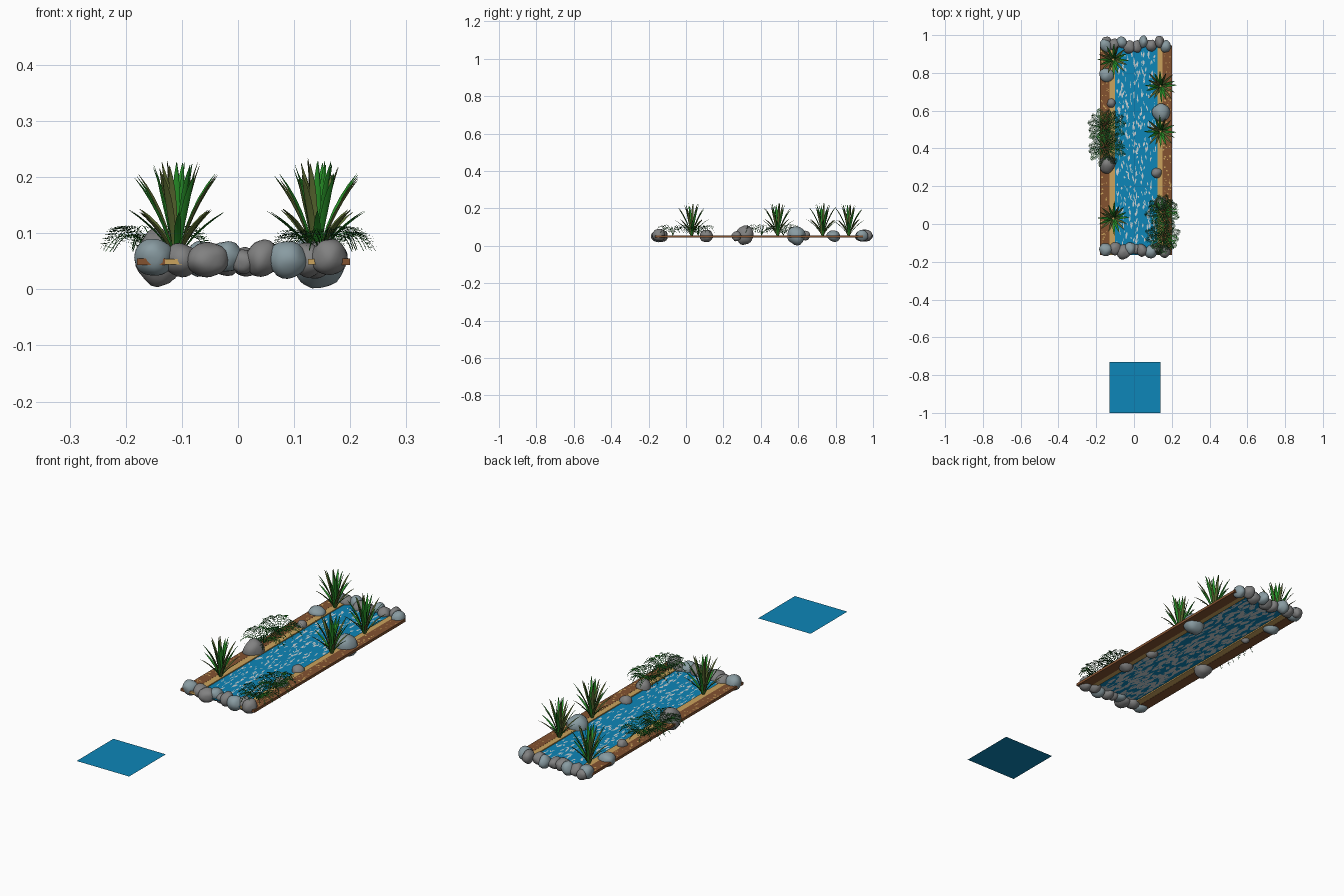
import bpy, bmesh, math, random
from mathutils import Vector, noise

if "Cube" in bpy.data.objects:
    bpy.data.objects.remove(bpy.data.objects["Cube"])

random.seed(7)


def mat(name, r, g, b):
    m = bpy.data.materials.new(name)
    m.diffuse_color = (r, g, b, 1)
    m.use_nodes = True
    m.node_tree.nodes["Principled BSDF"].inputs["Base Color"].default_value = m.diffuse_color
    return m


WATER = mat("water_blue", .004, .24, .48)
FOAM = mat("foam_white", .58, .64, .66)
BROWN = mat("soil_brown", .23, .085, .03)
TAN = mat("sand_tan", .6, .37, .11)
GREY = mat("stone_grey", .22, .22, .22)
BLUEGREY = mat("stone_blue_grey", .25, .33, .36)
GREEN = mat("leaf_green", .02, .27, .02)
OLIVE = mat("leaf_olive", .1, .14, .03)
FERN = mat("fern_green", .012, .1, .015)


def finish(bm, name, mats, smooth=False):
    me = bpy.data.meshes.new(name)
    bm.to_mesh(me)
    bm.free()
    for m in mats:
        me.materials.append(m)
    if smooth:
        for p in me.polygons:
            p.use_smooth = True
    ob = bpy.data.objects.new(name, me)
    bpy.context.collection.objects.link(ob)
    return ob


def poly(bm, pts, mi=0):
    f = bm.faces.new([bm.verts.new(p) for p in pts])
    f.material_index = mi


def sheet(name, x0, x1, y0, y1, z, m):
    bm = bmesh.new()
    poly(bm, [(x0, y0, z), (x1, y0, z), (x1, y1, z), (x0, y1, z)])
    return finish(bm, name, [m])


def slab(name, x0, x1, y0, y1, z0, z1, m):
    bm = bmesh.new()
    bmesh.ops.create_cube(bm, size=1)
    for v in bm.verts:
        v.co = ((x0 + x1) / 2 + v.co.x * (x1 - x0), (y0 + y1) / 2 + v.co.y * (y1 - y0),
                (z0 + z1) / 2 + v.co.z * (z1 - z0))
    return finish(bm, name, [m])


# Water: separate square pool sheet and the stream
Y0, Y1 = -.165, .945
sheet("pool_square", -.13, .14, -1, -.73, .05, WATER)
sheet("stream_water", -.11, .135, Y0, Y1, .05, WATER)

# Foam streaks just above and (denser) just below the water
for name, z, n, grow in (("foam_top", .0512, 330, 1), ("foam_under", .0488, 520, 1.7)):
    bm = bmesh.new()
    for i in range(n):
        x, y = random.uniform(-.09, .115), random.uniform(Y0 + .03, Y1 - .03)
        w, h = random.uniform(.002, .006) * grow, random.uniform(.006, .021) * grow
        s = random.uniform(-.004, .004)
        poly(bm, [(x - s, y - h, z), (x + w, y - h * .3, z), (x + w * .6 + s, y + h * .5, z),
                  (x + s, y + h, z), (x - w, y + h * .2, z)])
    finish(bm, name, [FOAM])

# Banks: soil outside, sand inside, pebble flecks on the soil
for side, soil, sand in (("left", (-.18, -.13), (-.13, -.10)), ("right", (.15, .20), (.125, .15))):
    slab(side + "_soil_bank", *soil, Y0, Y1, .043, .055, BROWN)
    slab(side + "_sand_strip", *sand, Y0, Y1, .044, .0545, TAN)
    bm = bmesh.new()
    for i in range(75):
        x, y = random.uniform(soil[0] + .005, soil[1] - .005), random.uniform(Y0 + .01, Y1 - .01)
        r = random.uniform(.002, .0055)
        poly(bm, [(x + r * math.cos(k * math.pi / 3), y + r * math.sin(k * math.pi / 3), .0556)
                  for k in range(6)])
    finish(bm, side + "_pebbles", [TAN])


# Rocks: lumpy smooth stones (x, y, z, rx, ry, rz)
def rock(name, x, y, z, rx, ry, rz, m):
    bm = bmesh.new()
    bmesh.ops.create_icosphere(bm, subdivisions=3, radius=1)
    off = Vector((x * 31, y * 17, z * 53))
    for v in bm.verts:
        k = 1 + .16 * noise.noise(v.co * 1.1 + off)
        v.co = (x + v.co.x * rx * k, y + v.co.y * ry * k, max(0, z + v.co.z * rz * k))
    finish(bm, name, [m], True)


side_rocks = [
    (-.145, .79, .052, .038, .037, .03), (-.12, .64, .055, .022, .024, .026),
    (-.14, .315, .055, .043, .046, .052), (.143, .59, .052, .046, .048, .052),
    (.12, .27, .052, .027, .026, .028), (.14, .11, .052, .032, .035, .033)]
front_rocks = [
    (-.15, -.135, .057, .034, .034, .034), (-.10, -.13, .052, .032, .034, .03),
    (-.055, -.15, .052, .038, .038, .032), (-.02, -.13, .058, .03, .032, .028),
    (.01, -.135, .05, .024, .026, .022), (.042, -.14, .055, .028, .034, .034),
    (.088, -.148, .052, .034, .036, .032), (.125, -.13, .052, .03, .03, .03),
    (.162, -.145, .058, .032, .034, .033)]
back_rocks = [
    (-.15, .945, .055, .032, .036, .032), (-.145, .97, .05, .024, .024, .024),
    (-.105, .95, .052, .03, .03, .03), (-.065, .962, .055, .028, .03, .032),
    (-.025, .938, .052, .032, .034, .028), (.015, .94, .05, .026, .034, .026),
    (.05, .965, .055, .024, .032, .03), (.09, .945, .052, .03, .032, .028),
    (.135, .965, .055, .024, .032, .03), (.168, .94, .055, .026, .032, .03)]
for group, rocks in (("side", side_rocks), ("front", front_rocks), ("back", back_rocks)):
    for i, r in enumerate(rocks):
        rock(f"{group}_rock_{i}", *r, BLUEGREY if i % 3 == 0 else GREY)


# Leafy plants: tiers of folded strap leaves
def leaf(bm, base, ang, reach, rise, width, mi):
    d, s = Vector((math.cos(ang), math.sin(ang), 0)), Vector((-math.sin(ang), math.cos(ang), 0))
    n, rows = 6, []
    for k in range(n + 1):
        t = k / n
        c = base + d * (.006 + reach * t ** 1.25) + Vector((0, 0, rise * (1.2 * t - .2 * t * t)))
        w = width * (.55 + 1.3 * t - 1.8 * t ** 3.2) if k < n else width * .08
        up = Vector((0, 0, w * .35)) - d * w * .3
        rows.append([bm.verts.new(p) for p in (c - s * w + up, c, c + s * w + up)])
    for a, b in zip(rows, rows[1:]):
        for j in (0, 1):
            bm.faces.new((a[j], a[j + 1], b[j + 1], b[j])).material_index = mi


def leafy_plant(name, x, y):
    bm = bmesh.new()
    base = Vector((x, y, .055))
    # count, reach, rise, width, twist
    for n, reach, rise, w, tw in ((8, .083, .088, .0062, 0), (8, .073, .15, .0066, .39),
                                  (6, .036, .172, .0066, .2), (3, .012, .178, .0066, .6)):
        for i in range(n):
            leaf(bm, base, tw + 2 * math.pi * i / n + random.uniform(-.08, .08),
                 reach * random.uniform(.92, 1.03), rise * random.uniform(.93, 1.01), w,
                 (i + (n == 6)) % 2)
    finish(bm, name, [GREEN, OLIVE], True)


for i, (x, y) in enumerate([(-.11, .87), (.14, .73), (.14, .49), (-.11, .03)]):
    leafy_plant(f"leafy_plant_{i}", x, y)


# Ferns: arching fronds lined with narrow leaflets
def fern(name, x, y, size):
    bm = bmesh.new()
    base = Vector((x, y, .055))
    for i in range(13):
        ang = 2 * math.pi * i / 13 + random.uniform(-.15, .15)
        d, s = Vector((math.cos(ang), math.sin(ang), 0)), Vector((-math.sin(ang), math.cos(ang), 0))
        length, arch = size * random.uniform(.8, 1.05), random.uniform(.75, 1.1)
        mi = 1 if i % 4 == 0 else 0

        def spine(t):
            return base + d * length * t + Vector((0, 0, arch * (.2 * t - .185 * t * t)))
        n = 15
        for k in range(n):
            a, b = spine(k / n), spine((k + 1) / n)
            poly(bm, [a - s * .001, b - s * .001, b + s * .001, a + s * .001], mi)
            if k < 2:
                continue
            t = k / n
            ll = .034 * math.sin(math.pi * (.2 + .75 * t))
            for sg in (-1, 1):
                o = (s * sg * .8 + d * .6) * ll + Vector((0, 0, -.12 * ll))
                poly(bm, [a, a + o * .45 + d * .0022, a + o, a + o * .45 - d * .0022], mi)
    finish(bm, name, [FERN, GREEN])


for i, (x, y, r) in enumerate([(-.15, .52, .105), (-.15, .405, .105),
                               (.152, .065, .098), (.155, -.07, .1)]):
    fern(f"fern_{i}", x, y, r)
